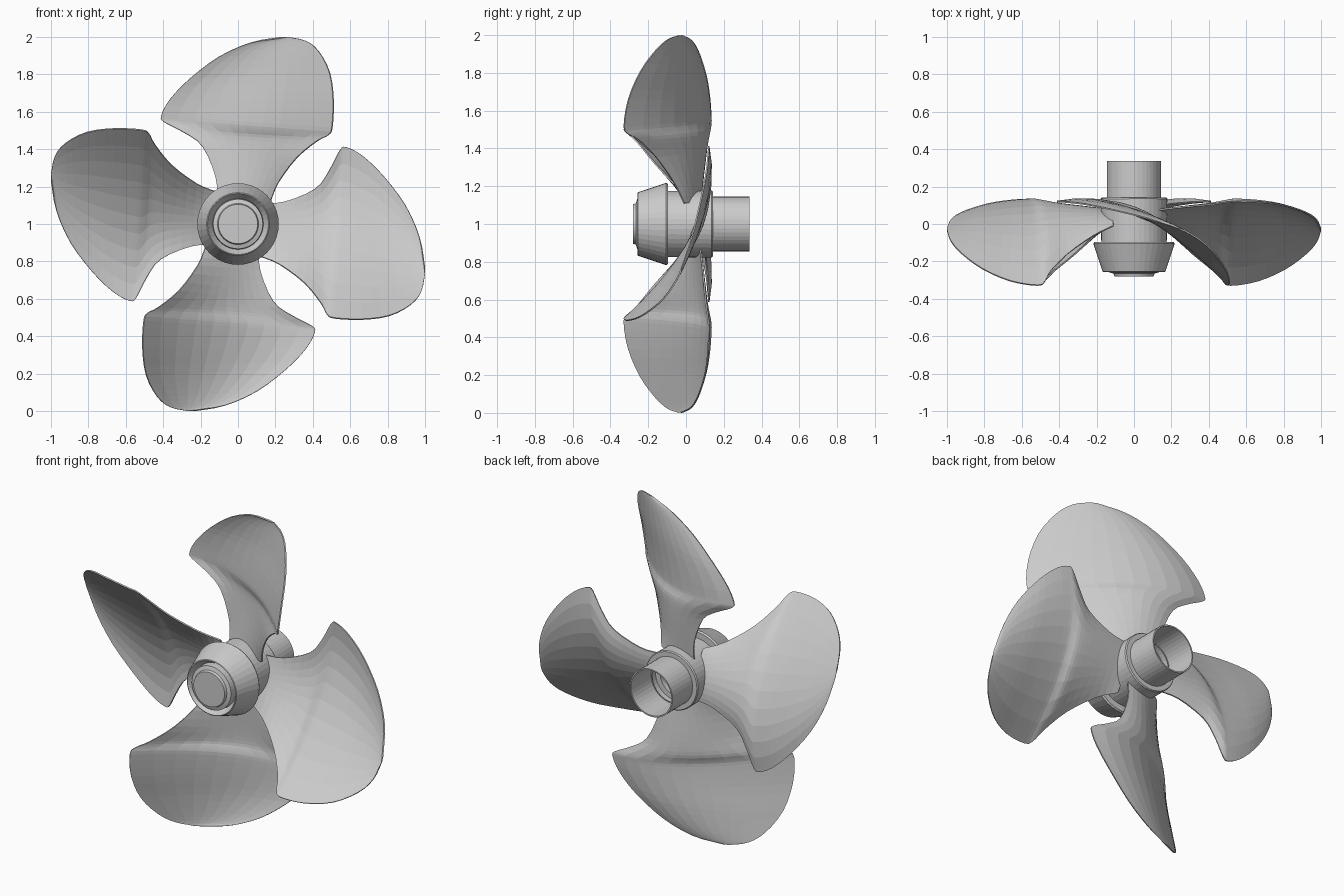
import bpy, bmesh, math
from mathutils import Matrix, Vector

if "Cube" in bpy.data.objects:
    bpy.data.objects.remove(bpy.data.objects["Cube"])

CENTER = Vector((0, 0, 1.0))


def make_object(name, bm):
    bmesh.ops.recalc_face_normals(bm, faces=bm.faces)
    mesh = bpy.data.meshes.new(name)
    bm.to_mesh(mesh)
    bm.free()
    ob = bpy.data.objects.new(name, mesh)
    ob.location = CENTER
    bpy.context.collection.objects.link(ob)
    return ob


def lathe(name, profile, sides=40):
    """Revolve (radius, y) points around the shaft axis."""
    bm = bmesh.new()
    verts = [bm.verts.new((r, y, 0)) for r, y in profile]
    edges = [bm.edges.new(p) for p in zip(verts, verts[1:])]
    bmesh.ops.spin(bm, geom=verts + edges, cent=(0, 0, 0), axis=(0, 1, 0),
                   angle=math.tau, steps=sides, use_duplicate=False)
    bmesh.ops.remove_doubles(bm, verts=bm.verts, dist=1e-4)
    return make_object(name, bm)


def smooth_path(pts, n=3):
    """Catmull-Rom curve through the points."""
    p = [Vector(q) for q in pts]
    p = [p[0] * 2 - p[1]] + p + [p[-1] * 2 - p[-2]]
    out = []
    for a, b, c, d in zip(p, p[1:], p[2:], p[3:]):
        for i in range(n):
            t = i / n
            out.append(0.5 * (2 * b + (c - a) * t + (2 * a - 5 * b + 4 * c - d) * t * t
                              + (3 * b - a - 3 * c + d) * t ** 3))
    return out + [p[-2]]


# Blade edges, hub to tip: trailing edge (x, y, z, camber of the row), leading edge (x, y, z)
LEFT = [(-.11, .075, .12, .015), (-.12, .09, .25, .035), (-.19, .105, .415, .08),
        (-.29, .115, .49, .12), (-.395, .12, .545, .145), (-.41, .12, .58, .15),
        (-.365, .117, .665, .135), (-.26, .105, .775, .1), (-.1, .072, .895, .055),
        (.07, .03, .97, .02), (.235, -.025, .998, 0)]
RIGHT = [(.17, -.01, .11), (.215, -.065, .22), (.315, -.16, .355), (.425, -.25, .445),
         (.482, -.305, .475), (.503, -.328, .515), (.51, -.305, .66), (.49, -.24, .81),
         (.43, -.155, .925), (.36, -.09, .98), (.27, -.035, .999)]


def blade(name, turn, cols=10):
    bm = bmesh.new()
    layer = bm.verts.layers.deform.verify()
    rows = []
    for a, b in zip(smooth_path(LEFT), smooth_path(RIGHT)):
        row = []
        for i in range(cols + 1):
            s = i / cols
            arch = 4 * s * (1 - s)
            co = a.xyz.lerp(b, s)
            co.y += a.w * arch
            v = bm.verts.new(co)
            # thick in the middle near the root, thin at the rim
            v[layer][0] = arch * max(0, 1 - co.z)
            row.append(v)
        rows.append(row)
    for lo, hi in zip(rows, rows[1:]):
        for i in range(cols):
            bm.faces.new((lo[i], lo[i + 1], hi[i + 1], hi[i]))
    bmesh.ops.rotate(bm, verts=bm.verts, cent=(0, 0, 0),
                     matrix=Matrix.Rotation(turn, 3, 'Y'))
    ob = make_object(name, bm)
    ob.vertex_groups.new(name="thickness")
    mod = ob.modifiers.new("thickness", 'SOLIDIFY')
    mod.thickness = 0.035
    mod.offset = 0
    mod.vertex_group = "thickness"
    mod.thickness_vertex_group = 0.22


# Four blades
for k in range(4):
    blade(f"blade_{k + 1}", k * math.pi / 2)

# Nose cap with tapered shoulder and a groove around the tip
lathe("nose_cone", [(0, -.28), (.105, -.28), (.11, -.265), (.133, -.258), (.136, -.215),
                    (.163, -.257), (.168, -.254), (.218, -.105), (.212, -.095), (.15, -.095)])

# Hub barrel carrying the blades
lathe("hub_barrel", [(.15, -.095), (.175, -.095), (.178, .135), (.173, .142), (.13, .142)])

# Open shaft sleeve at the back with a stepped bore
lathe("shaft_sleeve", [(.145, .1), (.145, .337), (.137, .337), (.137, .1), (.105, .1),
                       (.105, .04), (.075, .04), (.075, -.08), (0, -.08)])
